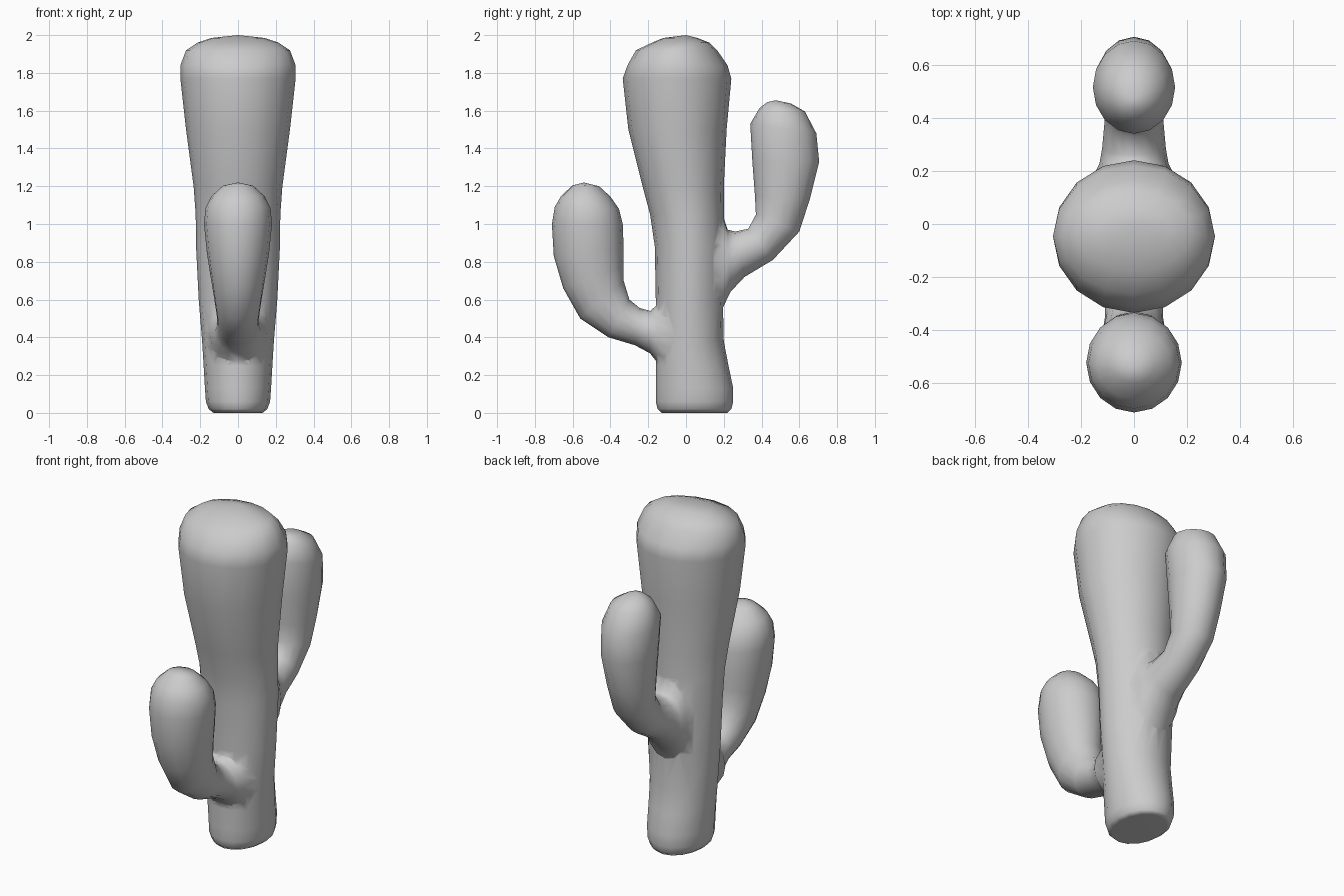
import bpy, bmesh
from math import cos, sin, pi
from mathutils import Vector

if "Cube" in bpy.data.objects:
    bpy.data.objects.remove(bpy.data.objects["Cube"])

SIDES = 16


def loft(name, rings, tip):
    """Each ring: (y, z) of one edge, (y, z) of the opposite edge, half width in x."""
    bm = bmesh.new()
    loops = []
    for (y0, z0), (y1, z1), hw in rings:
        a, b = Vector((0, y0, z0)), Vector((0, y1, z1))
        mid, half = (a + b) / 2, (a - b) / 2
        loops.append([bm.verts.new(mid + half * cos(2 * pi * i / SIDES)
                                   + Vector((hw * sin(2 * pi * i / SIDES), 0, 0)))
                      for i in range(SIDES)])
    for p, q in zip(loops, loops[1:]):
        for i in range(SIDES):
            j = (i + 1) % SIDES
            bm.faces.new((p[i], p[j], q[j], q[i]))
    bm.faces.new(loops[0])
    top = bm.verts.new((0, *tip))
    for i in range(SIDES):
        bm.faces.new((loops[-1][i], loops[-1][(i + 1) % SIDES], top))
    bmesh.ops.recalc_face_normals(bm, faces=bm.faces)
    mesh = bpy.data.meshes.new(name)
    bm.to_mesh(mesh)
    bm.free()
    obj = bpy.data.objects.new(name, mesh)
    bpy.context.collection.objects.link(obj)
    return obj


# Trunk: z, front y, back y, half width
trunk_profile = [
    (0.00, -.13, .22, .13), (0.02, -.15, .24, .155), (0.06, -.16, .25, .17),
    (0.13, -.16, .25, .175), (0.25, -.16, .225, .182), (0.38, -.16, .2, .19),
    (0.60, -.16, .195, .208), (0.88, -.165, .2, .222), (1.05, -.19, .2, .224),
    (1.20, -.23, .2, .235), (1.50, -.305, .215, .275), (1.77, -.335, .24, .305),
    (1.84, -.31, .22, .305), (1.92, -.265, .165, .275), (1.96, -.18, .125, .215),
    (1.985, -.12, .06, .14)]
trunk = loft("cactus", [((y0, z), (y1, z), w) for z, y0, y1, w in trunk_profile], (0, 2.0))

# Lower arm at the front
front_arm = loft("front_arm", [
    ((-.06, .20), (-.06, .66), .17), ((-.155, .27), (-.155, .57), .15),
    ((-.19, .315), (-.19, .54), .125), ((-.27, .358), (-.245, .555), .11),
    ((-.41, .40), (-.30, .60), .11), ((-.56, .50), (-.33, .70), .125),
    ((-.65, .66), (-.33, .78), .145), ((-.70, .83), (-.33, .87), .165),
    ((-.71, 1.0), (-.335, 1.0), .18), ((-.695, 1.09), (-.355, 1.08), .172),
    ((-.66, 1.15), (-.40, 1.145), .14), ((-.60, 1.205), (-.46, 1.20), .08)], (-.54, 1.22))

# Higher arm at the back
back_arm = loft("back_arm", [
    ((.10, .50), (.10, 1.12), .16), ((.197, .56), (.197, 1.04), .145),
    ((.235, .64), (.22, .97), .13), ((.31, .72), (.26, .96), .12),
    ((.46, .81), (.33, .975), .11), ((.60, .96), (.37, 1.05), .115),
    ((.655, 1.13), (.365, 1.15), .13), ((.705, 1.33), (.352, 1.32), .147),
    ((.69, 1.48), (.34, 1.53), .155), ((.63, 1.595), (.39, 1.615), .115),
    ((.555, 1.638), (.43, 1.645), .055)], (.475, 1.655))

# Fuse the arms into the trunk
for arm in (front_arm, back_arm):
    mod = trunk.modifiers.new("join_" + arm.name, 'BOOLEAN')
    mod.operation = 'UNION'
    mod.solver = 'EXACT'
    mod.object = arm
    bpy.context.view_layer.objects.active = trunk
    bpy.ops.object.modifier_apply(modifier=mod.name)
    bpy.data.objects.remove(arm)

# Smooth shading, flat base kept crisp
for p in trunk.data.polygons:
    p.use_smooth = p.normal.z > -0.95
trunk.modifiers.new("clean_shading", 'WEIGHTED_NORMAL')
